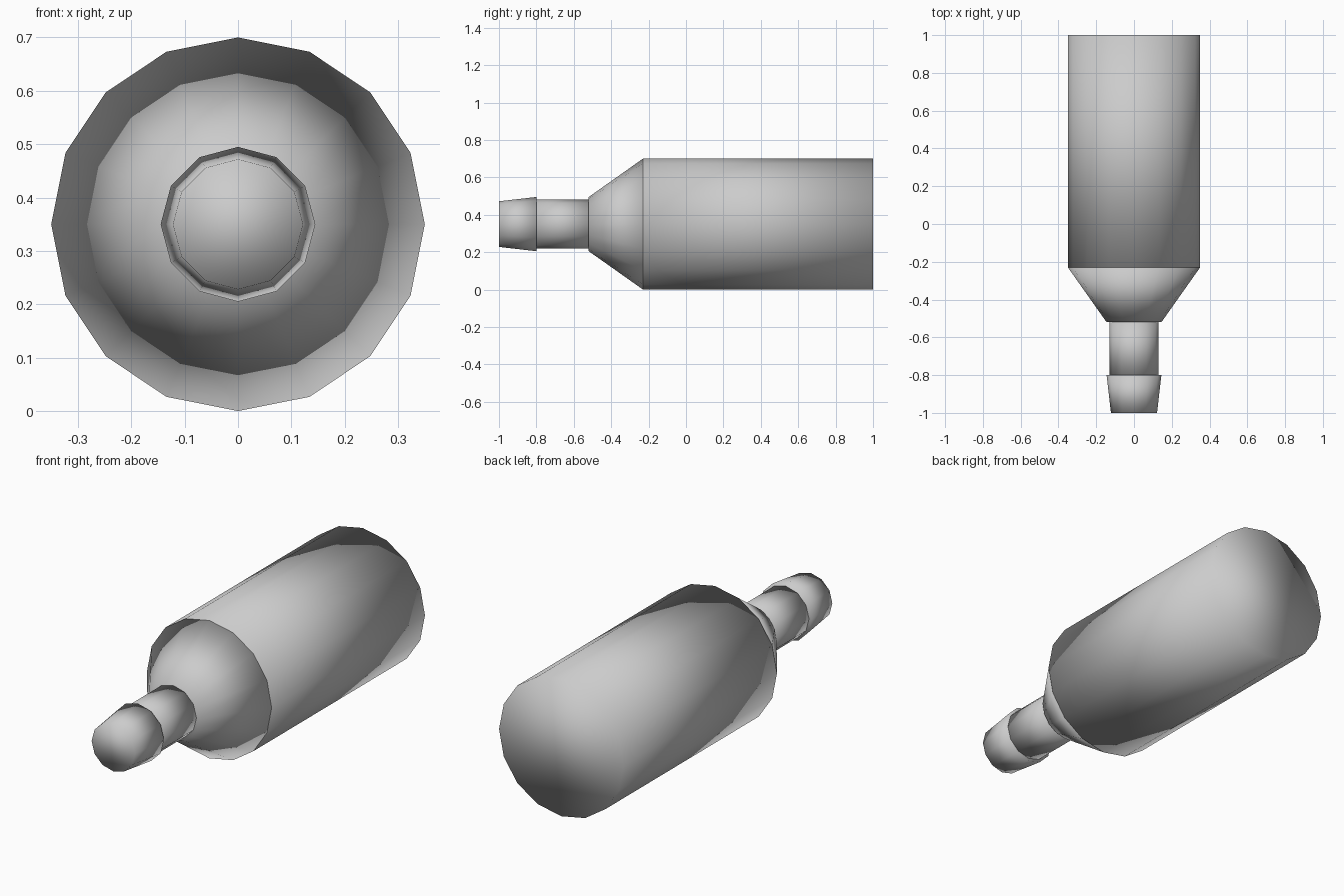
import bpy, bmesh, math
from mathutils import Matrix

if "Cube" in bpy.data.objects:
    bpy.data.objects.remove(bpy.data.objects["Cube"])

AXIS_Z = 0.35  # height of the common centre line


def frustum(name, sides, y_back, r_back, y_front, r_front):
    """Closed, fully smooth-shaded tapered cylinder lying along y."""
    mat = (Matrix.Translation((0, (y_back + y_front) / 2, AXIS_Z))
           @ Matrix.Rotation(math.radians(90), 4, 'X'))
    bm = bmesh.new()
    bmesh.ops.create_cone(bm, cap_ends=True, segments=sides,
                          radius1=r_back, radius2=r_front,
                          depth=y_back - y_front, matrix=mat)
    for f in bm.faces:
        f.smooth = True
    mesh = bpy.data.meshes.new(name)
    bm.to_mesh(mesh)
    bm.free()
    obj = bpy.data.objects.new(name, mesh)
    bpy.context.collection.objects.link(obj)
    return obj


# Main barrel and its tapered shoulder
frustum("body", 16, 1.0, 0.35, -0.23, 0.35)
frustum("shoulder", 16, -0.23, 0.35, -0.52, 0.145)

# Thin neck and flared tip
frustum("neck", 12, -0.52, 0.131, -0.80, 0.131)
frustum("tip", 12, -0.80, 0.145, -1.0, 0.122)
